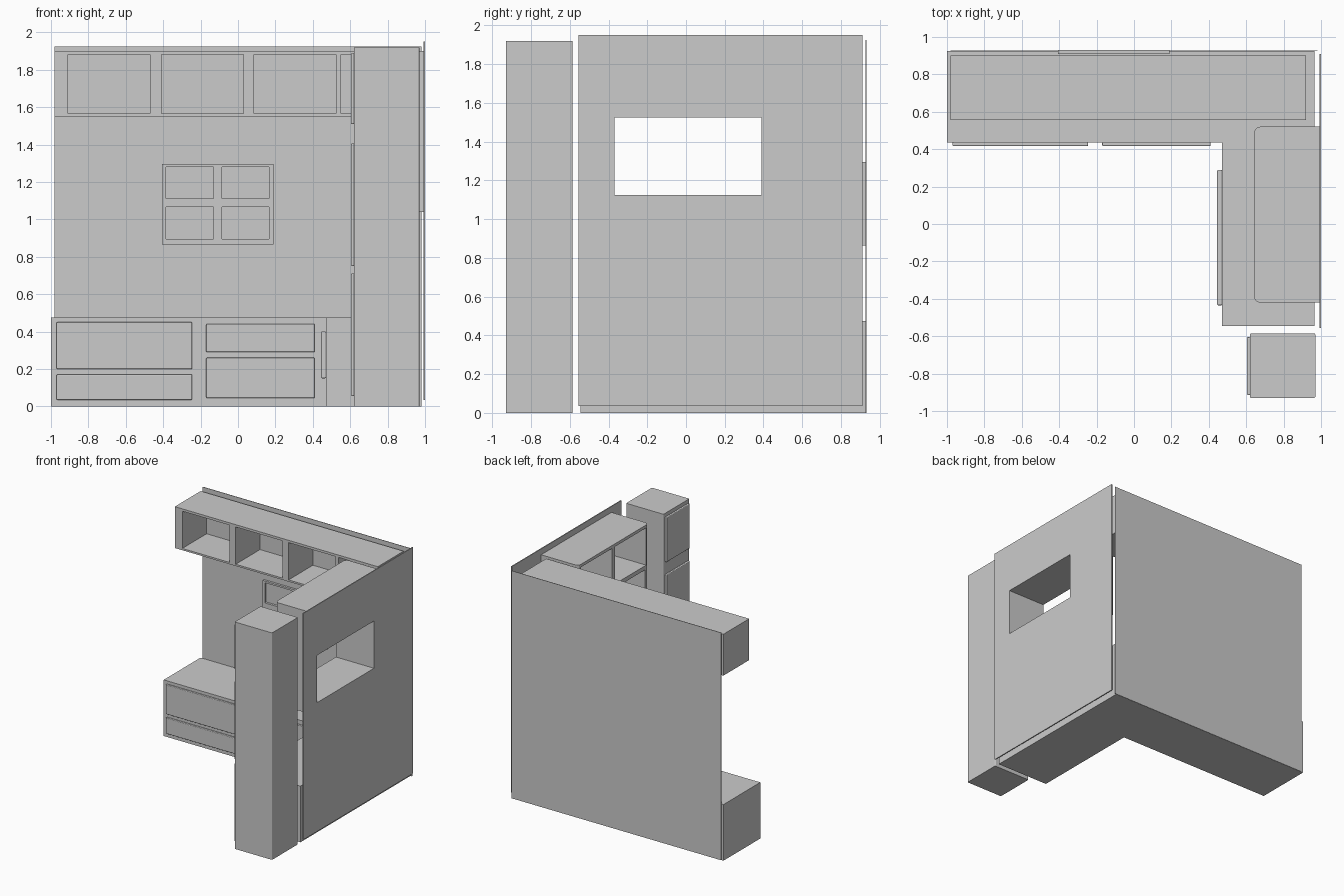
import bpy, bmesh

if "Cube" in bpy.data.objects:
    bpy.data.objects.remove(bpy.data.objects["Cube"])

grey = bpy.data.materials.new("light_grey")
grey.diffuse_color = (0.6, 0.6, 0.6, 1)
grey.use_nodes = True
grey.node_tree.nodes["Principled BSDF"].inputs["Base Color"].default_value = grey.diffuse_color


def box(name, x, y, z, bevel=0.0, edges=None):
    """Box from three (min, max) ranges; bevels edges chosen by a rule."""
    bm = bmesh.new()
    bmesh.ops.create_cube(bm, size=1)
    for v in bm.verts:
        v.co = [r[0] if c < 0 else r[1] for c, r in zip(v.co, (x, y, z))]
    if bevel:
        picked = [e for e in bm.edges if edges is None or edges(e)]
        bmesh.ops.bevel(bm, geom=picked, offset=bevel, segments=3,
                        profile=0.5, affect='EDGES')
    mesh = bpy.data.meshes.new(name)
    bm.to_mesh(mesh)
    bm.free()
    ob = bpy.data.objects.new(name, mesh)
    bpy.context.collection.objects.link(ob)
    mesh.materials.append(grey)
    return ob


def vertical(e):
    a, b = e.verts
    return abs(a.co.z - b.co.z) > 0.1


def cut(ob, *ranges):
    """Remove boxes from an object."""
    for r in ranges:
        tool = box("cutter", *r)
        tool.hide_render = True
        mod = ob.modifiers.new("cut", 'BOOLEAN')
        mod.operation = 'DIFFERENCE'
        mod.solver = 'EXACT'
        mod.object = tool
        bpy.context.view_layer.objects.active = ob
        bpy.ops.object.modifier_apply(modifier=mod.name)
        bpy.data.objects.remove(tool, do_unlink=True)


# walls
box("back_wall", (-0.98, 0.98), (0.927, 0.931), (0, 1.925))
right_wall = box("right_wall", (0.992, 1.0), (-0.555, 0.91), (0.035, 1.95))
opening_y, opening_z = (-0.37, 0.39), (1.125, 1.525)
cut(right_wall, ((0.9, 1.1), opening_y, opening_z))

# L-shaped counter
bm = bmesh.new()
outline = [(-1, 0.435), (0.47, 0.435), (0.47, -0.545),
           (0.965, -0.545), (0.965, 0.926), (-1, 0.926)]
base = bm.faces.new([bm.verts.new((px, py, 0)) for px, py in outline])
top = bmesh.ops.extrude_face_region(bm, geom=[base])["geom"]
for v in top:
    if isinstance(v, bmesh.types.BMVert):
        v.co.z = 0.475
bmesh.ops.recalc_face_normals(bm, faces=bm.faces[:])
mesh = bpy.data.meshes.new("counter")
bm.to_mesh(mesh)
bm.free()
mesh.materials.append(grey)
bpy.context.collection.objects.link(bpy.data.objects.new("counter", mesh))

# drawer fronts on the back run
for i, (x, z) in enumerate([((-0.97, -0.245), (0.2, 0.45)),
                            ((-0.97, -0.245), (0.035, 0.17)),
                            ((-0.17, 0.41), (0.29, 0.44)),
                            ((-0.17, 0.41), (0.045, 0.26))]):
    box(f"drawer_front_{i + 1}", x, (0.417, 0.437), z, 0.005)

# door panel on the side run
box("side_panel", (0.445, 0.471), (-0.435, 0.29), (0.15, 0.4), 0.006)

# open shelf cabinet on the back wall
shelf = box("back_shelf_cabinet", (-0.98, 0.92), (0.555, 0.9), (1.55, 1.9))
cut(shelf, *[((a, b), (0.5, 0.88), (1.565, 1.88))
             for a, b in ((-0.91, -0.47), (-0.41, 0.03),
                          (0.085, 0.525), (0.55, 0.87))])

# cabinet around the wall opening, with two open shelves above
side = box("side_shelf_cabinet", (0.643, 0.993), (-0.42, 0.52), (1.04, 1.9),
           0.03, lambda e: vertical(e) and e.verts[0].co.x < 0.7)
cut(side, ((0.5, 1.1), opening_y, opening_z),
    ((0.5, 0.97), (-0.385, 0.03), (1.56, 1.875)),
    ((0.5, 0.97), (0.07, 0.485), (1.56, 1.875)))

# window frame with four panes
frame = box("window_frame", (-0.405, 0.19), (0.908, 0.928), (0.865, 1.295))
cut(frame, *[(x, (0.85, 0.95), z)
             for x in ((-0.385, -0.13), (-0.085, 0.165))
             for z in ((0.895, 1.065), (1.11, 1.28))])

# tall cupboard and its doors
box("tall_cupboard", (0.62, 0.97), (-0.93, -0.585), (0, 1.92), 0.008, vertical)
for i, z in enumerate([(0.055, 0.71), (0.75, 1.405), (1.51, 1.89)]):
    box(f"cupboard_door_{i + 1}", (0.604, 0.622), (-0.915, -0.605), z, 0.006)
